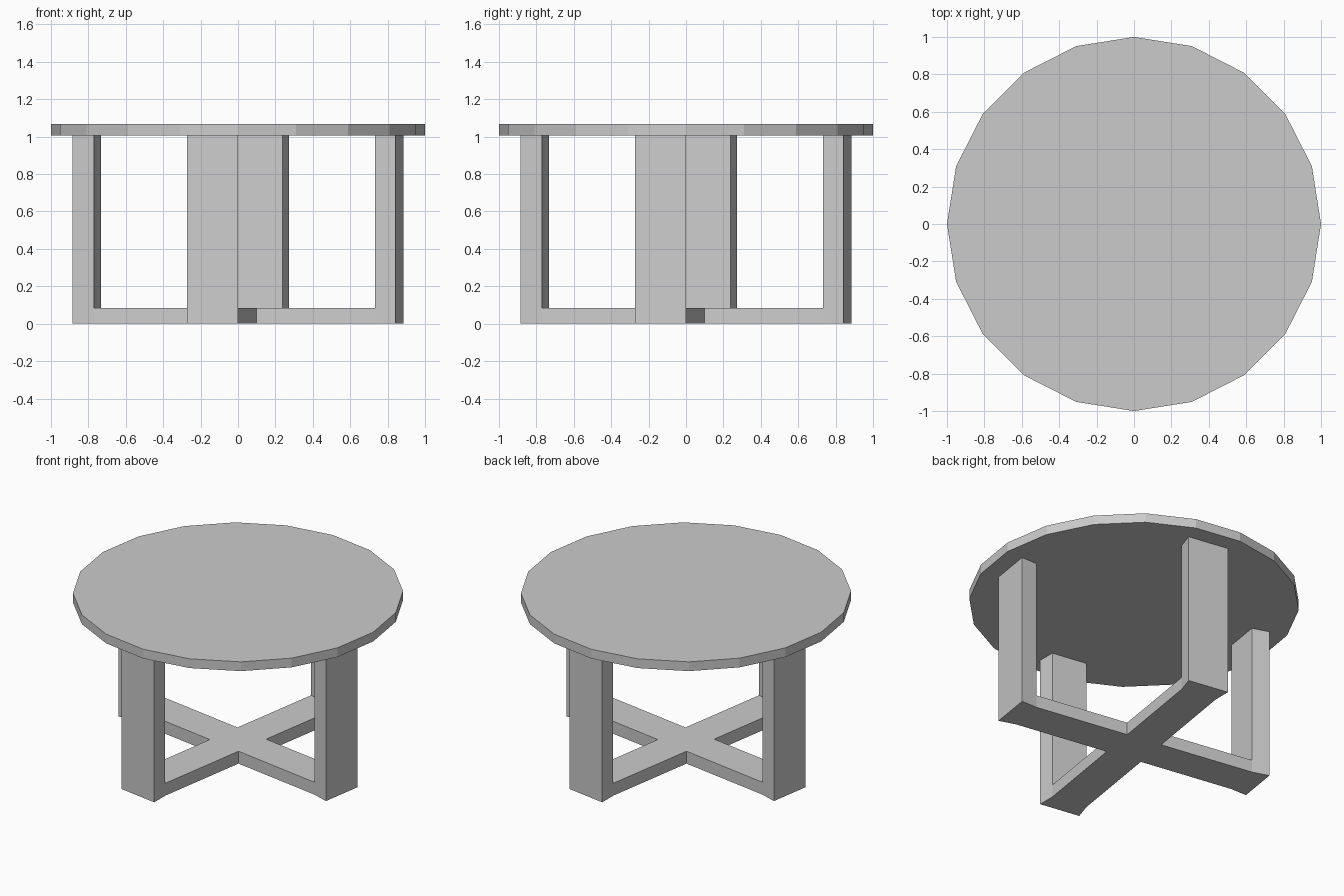
import bpy, bmesh, math
from mathutils import Matrix

if "Cube" in bpy.data.objects:
    bpy.data.objects.remove(bpy.data.objects["Cube"])

SIDES = 20
STEP = 2 * math.pi / SIDES
R_OUT, R_IN = 0.885, 0.77          # leg ring radii
BAR_Z, LEG_Z, TOP_Z = 0.083, 1.005, 1.067


def polar(r, a):
    return (r * math.cos(a), r * math.sin(a), 0)


# Round table top
bpy.ops.mesh.primitive_cylinder_add(vertices=SIDES, radius=1, depth=TOP_Z - LEG_Z,
                                    location=(0, 0, (TOP_Z + LEG_Z) / 2))
bpy.context.object.name = "table_top"

# Cross base with four legs, each leg one segment of a 20-sided ring
bm = bmesh.new()
half = R_IN * math.sin(STEP / 2)   # half the bar width
cross, legs = [], []
for i in range(4):
    a1 = i * math.pi / 2
    a0 = a1 - STEP
    i0, i1 = bm.verts.new(polar(R_IN, a0)), bm.verts.new(polar(R_IN, a1))
    o0, o1 = bm.verts.new(polar(R_OUT, a0)), bm.verts.new(polar(R_OUT, a1))
    notch = bm.verts.new(polar(half * math.sqrt(2), a1 - STEP / 2 + math.pi / 4))
    cross += [i0, i1, notch]
    legs.append((i0, o0, o1, i1))
bm.faces.new(cross)
for quad in legs:
    bm.faces.new(quad)


def raise_faces(faces, height):
    geom = bmesh.ops.extrude_face_region(bm, geom=faces)["geom"]
    verts = [g for g in geom if isinstance(g, bmesh.types.BMVert)]
    bmesh.ops.translate(bm, verts=verts, vec=(0, 0, height))
    return [g for g in geom if isinstance(g, bmesh.types.BMFace)]


# Low cross bars, then the upright legs from the outer segments
tops = raise_faces(bm.faces[:], BAR_Z)
leg_tops = [f for f in tops if len(f.verts) == 4 and f.calc_center_median().z > BAR_Z - 0.001]
raise_faces(leg_tops, LEG_Z - BAR_Z)
bmesh.ops.recalc_face_normals(bm, faces=bm.faces[:])

mesh = bpy.data.meshes.new("leg_base")
bm.to_mesh(mesh)
bm.free()
bpy.context.collection.objects.link(bpy.data.objects.new("leg_base", mesh))
